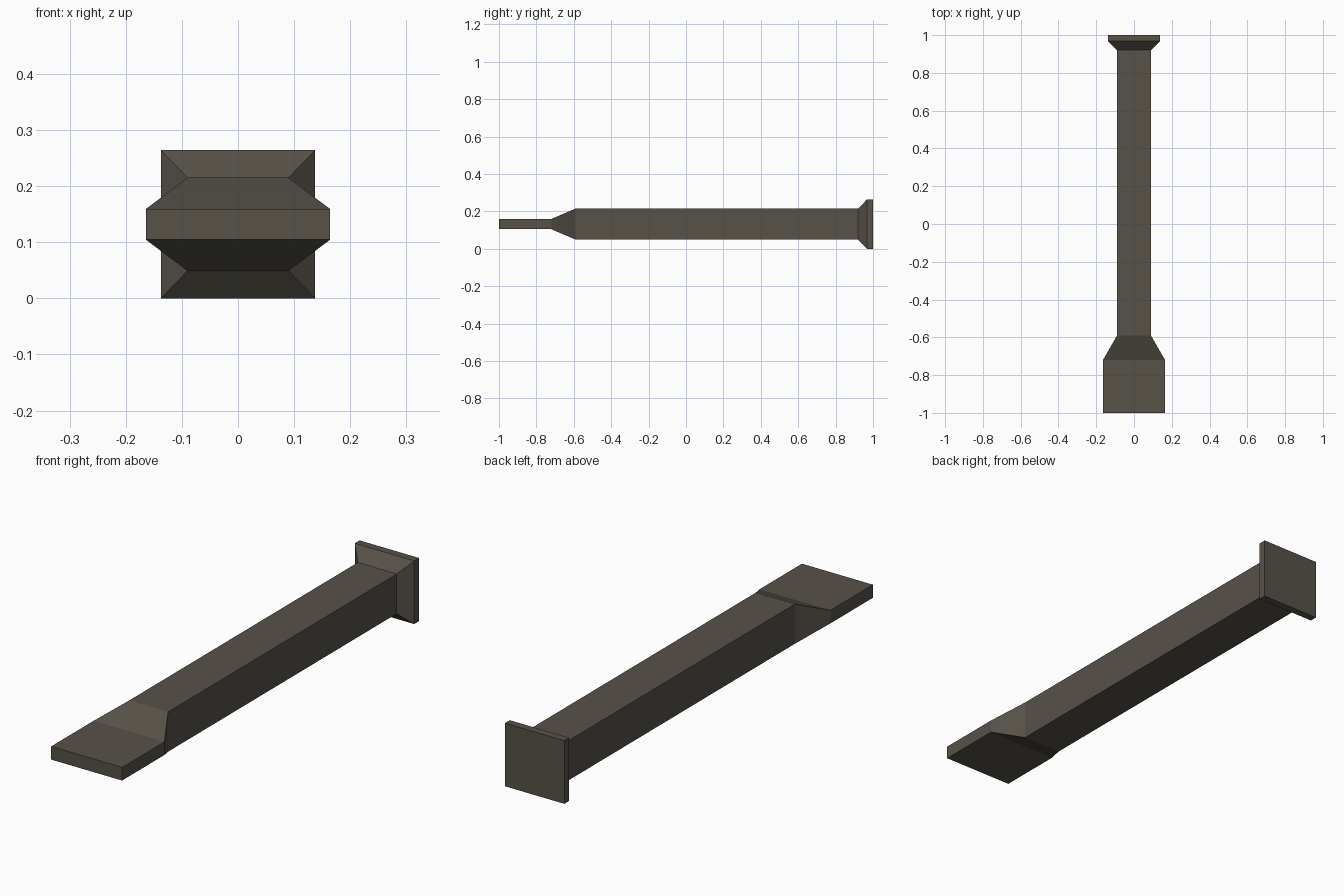
import bpy
import bmesh

if "Cube" in bpy.data.objects:
    bpy.data.objects.remove(bpy.data.objects["Cube"], do_unlink=True)

MID_Z = 0.132

# Dark steel shared by the whole tool
steel = bpy.data.materials.new("dark_steel")
steel.use_nodes = True
colour = (0.095, 0.084, 0.066, 1.0)
steel.diffuse_color = colour
steel.node_tree.nodes["Principled BSDF"].inputs["Base Color"].default_value = colour


def loft(name, sections):
    """Join rectangular sections (y, half width, half height) into a closed solid."""
    bm = bmesh.new()
    rings = []
    for y, w, h in sections:
        corners = ((-w, -h), (w, -h), (w, h), (-w, h))
        rings.append([bm.verts.new((x, y, MID_Z + z)) for x, z in corners])
    for a, b in zip(rings, rings[1:]):
        for i in range(4):
            j = (i + 1) % 4
            bm.faces.new((a[i], a[j], b[j], b[i]))
    bm.faces.new(rings[0])
    bm.faces.new(rings[-1])
    bmesh.ops.recalc_face_normals(bm, faces=bm.faces)
    mesh = bpy.data.meshes.new(name)
    bm.to_mesh(mesh)
    bm.free()
    mesh.materials.append(steel)
    obj = bpy.data.objects.new(name, mesh)
    bpy.context.collection.objects.link(obj)
    return obj


# Flat blade, flared shoulder, square shaft and flared striking head
loft("chisel", [
    (-1.0, 0.164, 0.0275),
    (-0.72, 0.164, 0.0275),
    (-0.59, 0.09, 0.083),
    (0.92, 0.09, 0.083),
    (0.968, 0.1375, 0.132),
    (1.0, 0.1375, 0.132),
])
